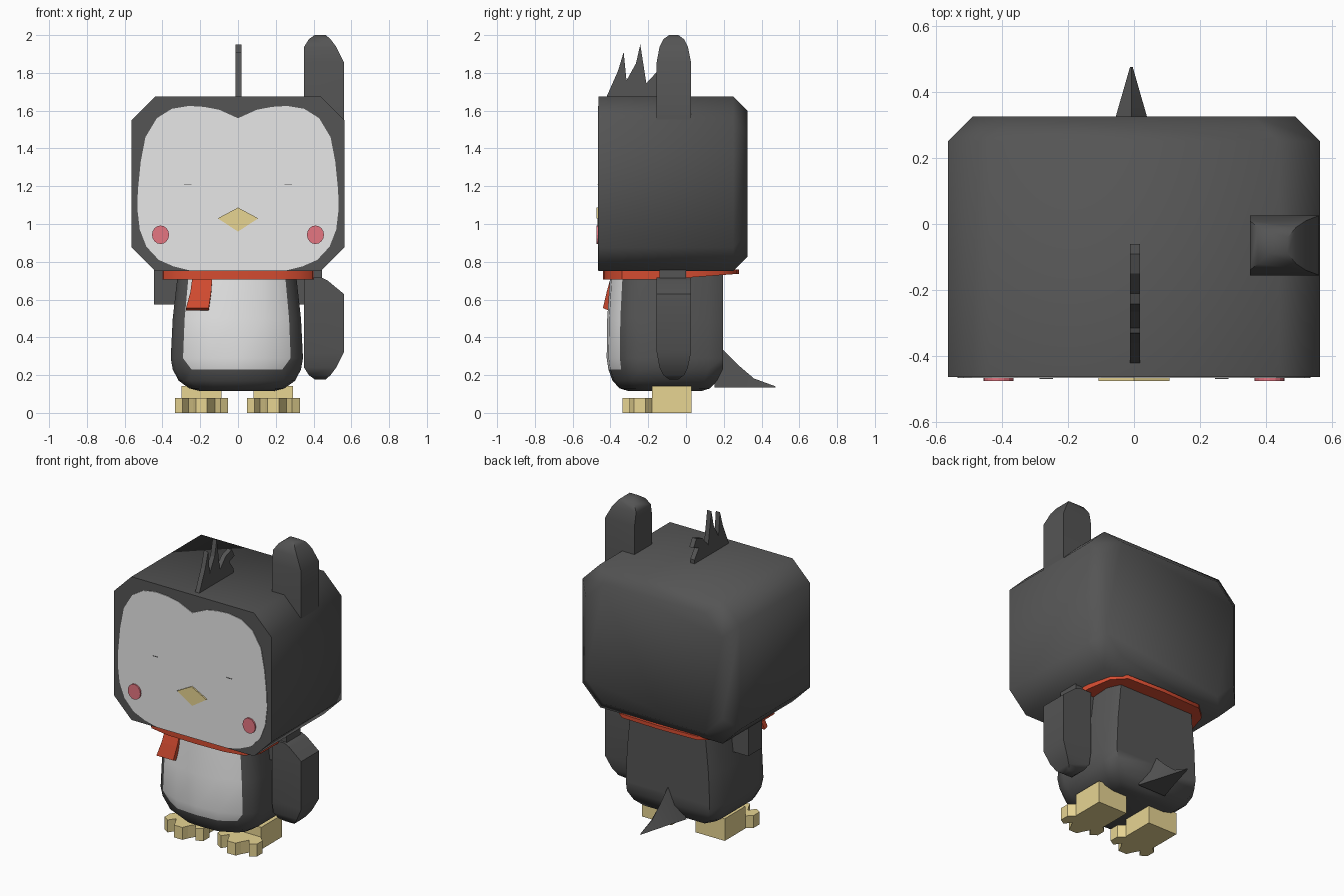
import bpy, bmesh, math

if "Cube" in bpy.data.objects:
    bpy.data.objects.remove(bpy.data.objects["Cube"])


def material(name, rgb):
    m = bpy.data.materials.new(name)
    m.diffuse_color = (*rgb, 1)
    m.use_nodes = True
    m.node_tree.nodes["Principled BSDF"].inputs["Base Color"].default_value = m.diffuse_color
    return m


DARK = material("charcoal", (0.09, 0.09, 0.09))
WHITE = material("soft white", (0.80, 0.80, 0.80))
YELLOW = material("pale yellow", (0.80, 0.66, 0.29))
PINK = material("cheek pink", (0.78, 0.18, 0.22))
RED = material("scarf red", (0.66, 0.072, 0.03))


def loft(name, rings, mats, smooth=None, rule=None):
    """Skin matching rings of 3D points and cap both ends."""
    bm = bmesh.new()
    vs = [[bm.verts.new(p) for p in r] for r in rings]
    n = len(rings[0])
    for a, b in zip(vs, vs[1:]):
        for i in range(n):
            j = (i + 1) % n
            bm.faces.new((a[i], a[j], b[j], b[i]))
    bm.faces.new(vs[0][::-1])
    bm.faces.new(vs[-1])
    bmesh.ops.recalc_face_normals(bm, faces=bm.faces)
    if rule:
        for f in bm.faces:
            f.material_index = rule(f)
    me = bpy.data.meshes.new(name)
    bm.to_mesh(me)
    bm.free()
    ob = bpy.data.objects.new(name, me)
    bpy.context.collection.objects.link(ob)
    for m in mats:
        me.materials.append(m)
    if smooth:
        bpy.ops.object.select_all(action='DESELECT')
        ob.select_set(True)
        bpy.context.view_layer.objects.active = ob
        bpy.ops.object.shade_smooth_by_angle(angle=math.radians(smooth))
    return ob


def plate(name, pts, y0, y1, mat):
    """Front-facing outline of (x, z) points with depth along y."""
    return loft(name, [[(x, y, z) for x, z in pts] for y in (y0, y1)], [mat])


def box(name, x0, x1, y0, y1, z0, z1, mat):
    return plate(name, [(x0, z0), (x1, z0), (x1, z1), (x0, z1)], y0, y1, mat)


def mirrored(half):
    """Close a half outline across x = 0; centre points are not doubled."""
    return half + [(-x, v) for x, v in reversed(half) if abs(x) > 1e-6]


# Head: chamfered block with a bevelled back
def head_ring(y, inset):
    w, t, b, c = 0.563 - inset, 1.675 - inset, 0.75 + inset, 0.125
    half = [(w - c, b), (w, b + c), (w, t - c), (w - c, t)]
    return [(x, y, z) for x, z in mirrored(half)]


loft("head", [head_ring(-0.462, 0), head_ring(0.25, 0), head_ring(0.325, 0.075)],
     [DARK], 50)

# Heart-topped face patch
face = [(0, 1.56), (0.10, 1.605), (0.18, 1.62), (0.26, 1.625), (0.35, 1.61),
        (0.43, 1.56), (0.49, 1.46), (0.515, 1.33), (0.53, 1.18), (0.533, 1.08),
        (0.52, 0.97), (0.485, 0.88), (0.42, 0.81), (0.34, 0.775), (0.25, 0.753)]
plate("face_patch", mirrored(face), -0.466, -0.458, WHITE)

# Beak halves, cheeks and closed eyes
plate("upper_beak", [(-0.107, 1.03), (0.107, 1.03), (0, 1.087)], -0.475, -0.46, YELLOW)
plate("lower_beak", [(-0.107, 1.03), (0, 0.96), (0.107, 1.03)], -0.469, -0.46, YELLOW)
for s, side in ((-1, "right"), (1, "left")):
    disc = [(s * 0.41 + 0.045 * math.cos(k * math.pi / 8),
             0.943 + 0.049 * math.sin(k * math.pi / 8)) for k in range(16)]
    plate(side + "_cheek", disc, -0.475, -0.46, PINK)
    box(side + "_eye", s * 0.265 - 0.02, s * 0.265 + 0.02, -0.468, -0.46,
        1.206, 1.210, DARK)

# Hair tuft: thin spiky plate along the centre
tuft = [(-0.42, 1.66), (-0.42, 1.675), (-0.36, 1.81), (-0.33, 1.91), (-0.315, 1.76),
        (-0.265, 1.85), (-0.242, 1.95), (-0.21, 1.745), (-0.15, 1.81), (-0.09, 1.83),
        (-0.06, 1.78), (-0.115, 1.76), (-0.07, 1.70), (-0.07, 1.66)]
loft("hair_tuft", [[(x, y, z) for y, z in tuft] for x in (-0.012, 0.018)], [DARK])

# Body: half outline (x, y) stacked in height, front panel coloured as the belly
outline = [(0, -0.42), (0.15, -0.41), (0.285, -0.35), (0.33, -0.31), (0.35, -0.24),
           (0.35, 0.12), (0.30, 0.195), (0, 0.195)]
levels = [(0.115, 0.55, 0.62), (0.13, 0.72, 0.78), (0.17, 0.88, 0.90),
          (0.23, 0.97, 0.97), (0.29, 1.0, 1.0), (0.5, 0.97, 0.99), (0.78, 0.88, 0.93)]


def body_ring(z, sx, sy):
    pts = mirrored(outline)
    ring = []
    for x, y in pts:
        k = 0.87 if abs(z - 0.23) < 0.001 and 0.2 < abs(x) < 0.3 else 1
        back = 1 if y > 0 and z > 0.2 else sy
        ring.append((x * sx * k - 0.006, (y + 0.11) * back - 0.11, z))
    return ring


def belly(f):
    c = f.calc_center_median()
    return int(0.23 < c.z < 0.77 and c.y < -0.3 and abs(c.x + 0.006) < 0.25
               and f.normal.y < -0.5)


loft("body", [body_ring(*l) for l in levels], [DARK, WHITE], 50, belly)

# Shoulder stubs
for s, side in ((-1, "right"), (1, "left")):
    box(side + "_shoulder", *sorted((s * 0.28, s * 0.445)), -0.14, 0.0, 0.575, 0.77, DARK)

# Flippers: one lowered and one raised, the second mirrored in height
arm = [(0.178, 0.405, 0.465, -0.09, -0.04), (0.20, 0.375, 0.49, -0.12, -0.01),
       (0.24, 0.35, 0.52, -0.14, 0.01), (0.32, 0.35, 0.56, -0.155, 0.026),
       (0.63, 0.35, 0.56, -0.155, 0.026), (0.70, 0.35, 0.475, -0.155, 0.026),
       (0.718, 0.35, 0.44, -0.155, 0.026)]
for name, up in (("lowered_flipper", False), ("raised_flipper", True)):
    rings = []
    for z, x0, x1, y0, y1 in arm:
        h = 2.178 - z if up else z
        rings.append([(x0, y0, h), (x1, y0, h), (x1, y1, h), (x0, y1, h)])
    loft(name, rings, [DARK], 50)

# Scarf: band under the head, thinning toward the back
band = mirrored([(0, -0.44), (0.2, -0.435), (0.33, -0.41), (0.395, -0.34),
                 (0.40, -0.1), (0.39, 0.05), (0.35, 0.2), (0.27, 0.27), (0, 0.28)])
loft("scarf_band", [[(x, y, 0.705 + max(0, y + 0.14) * 0.075) for x, y in band],
                    [(x, y, 0.76) for x, y in band]], [RED], 40)

# Scarf tail hanging over the belly
tail_rows = [(0.73, -0.24, -0.135, -0.395), (0.64, -0.252, -0.142, -0.42),
             (0.555, -0.275, -0.155, -0.44)]
loft("scarf_tail", [[(x0, y, z), (x1, y, z), (x1, y + 0.028, z - 0.012),
                     (x0, y + 0.028, z - 0.012)] for z, x0, x1, y in tail_rows], [RED])

# Feet: heel block with a three-toed plate
toes = mirrored([(0.105, -0.10), (0.10, -0.18), (0.14, -0.215), (0.14, -0.275),
                 (0.10, -0.30), (0.07, -0.255), (0.045, -0.30), (0.03, -0.335)])
for s, side in ((-1, "right"), (1, "left")):
    cx = s * 0.19 - 0.003
    box(side + "_heel", cx - 0.105, cx + 0.105, -0.18, 0.03, 0, 0.143, YELLOW)
    loft(side + "_toes", [[(cx + x, y, z) for x, y in toes] for z in (0.0, 0.08)],
         [YELLOW])

# Pointed tail
loft("tail", [[(-w - 0.008, y, zb), (w - 0.008, y, zb), (-0.008, y, zt)]
              for y, w, zb, zt in ((0.15, 0.10, 0.135, 0.38), (0.2, 0.085, 0.135, 0.33),
                                   (0.28, 0.06, 0.135, 0.25), (0.36, 0.037, 0.135, 0.182),
                                   (0.475, 0.004, 0.134, 0.14))], [DARK], 40)
